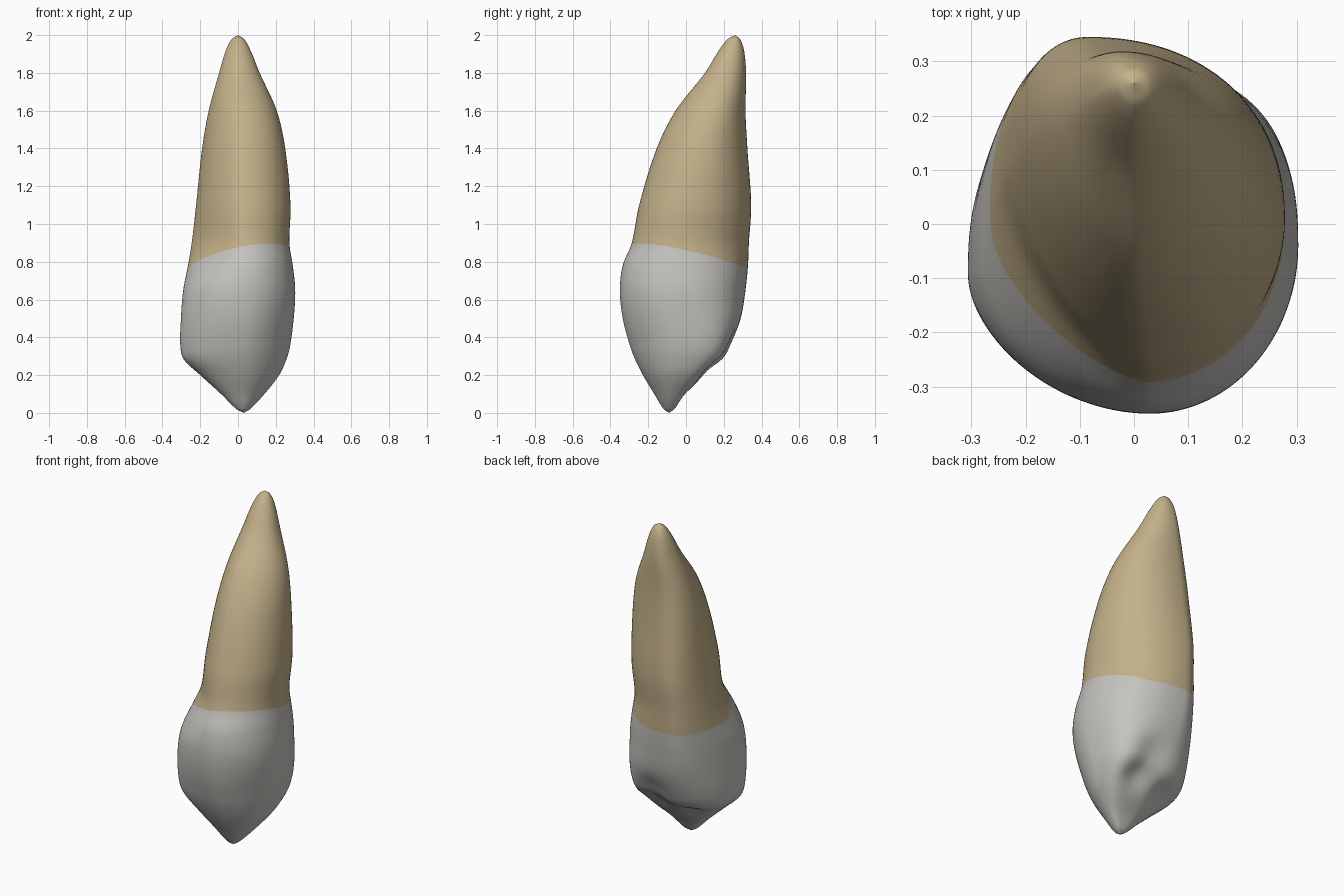
import bpy, bmesh, math
from mathutils import Vector

if "Cube" in bpy.data.objects:
    bpy.data.objects.remove(bpy.data.objects["Cube"])

# silhouette: z, left x, right x, front y, back y
OUTLINE = [
    (0.00, .03, .03, -.09, -.09), (0.02, -.008, .064, -.118, -.062),
    (0.10, -.09, .14, -.168, -.005), (0.20, -.20, .218, -.228, .11),
    (0.28, -.285, .255, -.268, .20), (0.35, -.305, .275, -.295, .24),
    (0.50, -.302, .295, -.335, .29), (0.65, -.29, .303, -.35, .315),
    (0.78, -.265, .29, -.335, .328), (0.90, -.245, .272, -.287, .333),
    (1.10, -.222, .278, -.248, .345), (1.40, -.19, .25, -.155, .325),
    (1.60, -.155, .205, -.055, .315), (1.80, -.10, .115, .10, .318),
    (1.92, -.064, .066, .175, .307), (1.98, -.032, .032, .222, .285),
    (2.00, 0, 0, .26, .26)]
# where each extreme sits: z, y of left, y of right, x of front, x of back
CENTRES = [
    (0.0, -.09, -.09, .03, .03), (0.3, -.09, -.02, .03, .02),
    (0.6, -.07, -.04, .03, -.07), (0.9, .08, -.02, .03, -.09),
    (1.4, .16, .08, .02, -.06), (1.8, .22, .20, 0, -.02),
    (2.0, .26, .26, 0, 0)]
# hollows of the biting face: centre, radius, depth
HOLLOWS = [(Vector((.09, .14, .25)), .09, .04),
           (Vector((.06, .23, .36)), .10, .025),
           (Vector((-.10, .08, .24)), .08, .03)]
NECK, SIDES, RINGS = 0.82, 128, 70


def sample(table, z):
    """Smooth interpolation of a table whose first column is height."""
    n = len(table)
    i = max(k for k in range(n - 1) if table[k][0] <= z or k == 0)
    a, b = table[i], table[i + 1]
    h = b[0] - a[0]
    t = min(1, max(0, (z - a[0]) / h))

    def slope(k, c):
        lo, hi = table[max(0, k - 1)], table[min(n - 1, k + 1)]
        return (hi[c] - lo[c]) / (hi[0] - lo[0])
    out = []
    for c in range(1, 5):
        m0, m1 = slope(i, c) * h, slope(i + 1, c) * h
        out.append((2*t**3 - 3*t*t + 1) * a[c] + (t**3 - 2*t*t + t) * m0
                   + (3*t*t - 2*t**3) * b[c] + (t**3 - t*t) * m1)
    return out


def ramp(z, a, b):
    t = min(1, max(0, (z - a) / (b - a)))
    return t * t * (3 - 2 * t)


def surface(z, ang):
    """Point on a cross-section made of four different quarter ovals."""
    xl, xr, yf, yb = sample(OUTLINE, z)
    yl, yr, xf, xb = sample(CENTRES, z)
    yl, yr = (min(max(v, yf), yb) for v in (yl, yr))
    xf, xb = (min(max(v, xl), xr) for v in (xf, xb))
    c, s = math.cos(ang), math.sin(ang)
    right, back = c >= 0, s >= 0
    cx, cy = (xb if back else xf), (yr if right else yl)
    rx = (xr if right else xl) - cx
    ry = (yb if back else yf) - cy
    low = 1 - ramp(z, .3, .7)
    root = ramp(z, .65, .9)
    if right:
        n = 2.4 + .8 * low - .25 * root if back else 2 - .25 * low
    elif back:
        n = 2.15 + .3 * low + .05 * root
    else:
        n = 2.0 - .5 * root + .15 * ramp(z, .9, 1.15)
    return Vector((cx + rx * abs(c) ** (2 / n), cy + ry * abs(s) ** (2 / n), z))


def tooth_point(t, ang):
    """Shift heights so the neck ring follows the wavy gum line."""
    q = surface(NECK, ang)
    wave = max(-.045, .16 * q.x - .20 * q.y - .005)
    z = t + wave * (1 - ramp(abs(t - NECK), 0, .6))
    p = surface(z, ang)
    push = sum(d * math.exp(-((p - c).length / r) ** 2) for c, r, d in HOLLOWS)
    return p + Vector((0, -.6, .8)) * push


def material(name, rgb):
    m = bpy.data.materials.new(name)
    m.diffuse_color = (*rgb, 1)
    m.use_nodes = True
    m.node_tree.nodes["Principled BSDF"].inputs["Base Color"].default_value = m.diffuse_color
    return m


def build(name, tip, mat):
    """Loft rings from the neck to the tip, closer together near the tip."""
    bm = bmesh.new()
    rings = []
    for i in range(RINGS):
        t = NECK + (tip - NECK) * math.sin(math.pi / 2 * i / RINGS)
        rings.append([bm.verts.new(tooth_point(t, 2 * math.pi * k / SIDES))
                      for k in range(SIDES)])
    for a, b in zip(rings, rings[1:]):
        for k in range(SIDES):
            j = (k + 1) % SIDES
            quad = (a[k], a[j], b[j], b[k])
            bm.faces.new(quad if tip > NECK else quad[::-1])
    end = bm.verts.new(surface(tip, 0))
    last = rings[-1]
    for k in range(SIDES):
        tri = (last[k], last[(k + 1) % SIDES], end)
        bm.faces.new(tri if tip > NECK else tri[::-1])
    for f in bm.faces:
        f.smooth = True
    mesh = bpy.data.meshes.new(name)
    bm.to_mesh(mesh)
    bm.free()
    mesh.materials.append(mat)
    bpy.context.collection.objects.link(bpy.data.objects.new(name, mesh))


build("crown", 0.0, material("enamel white", (.56, .55, .52)))
build("root", 2.0, material("root tan", (.55, .44, .255)))
